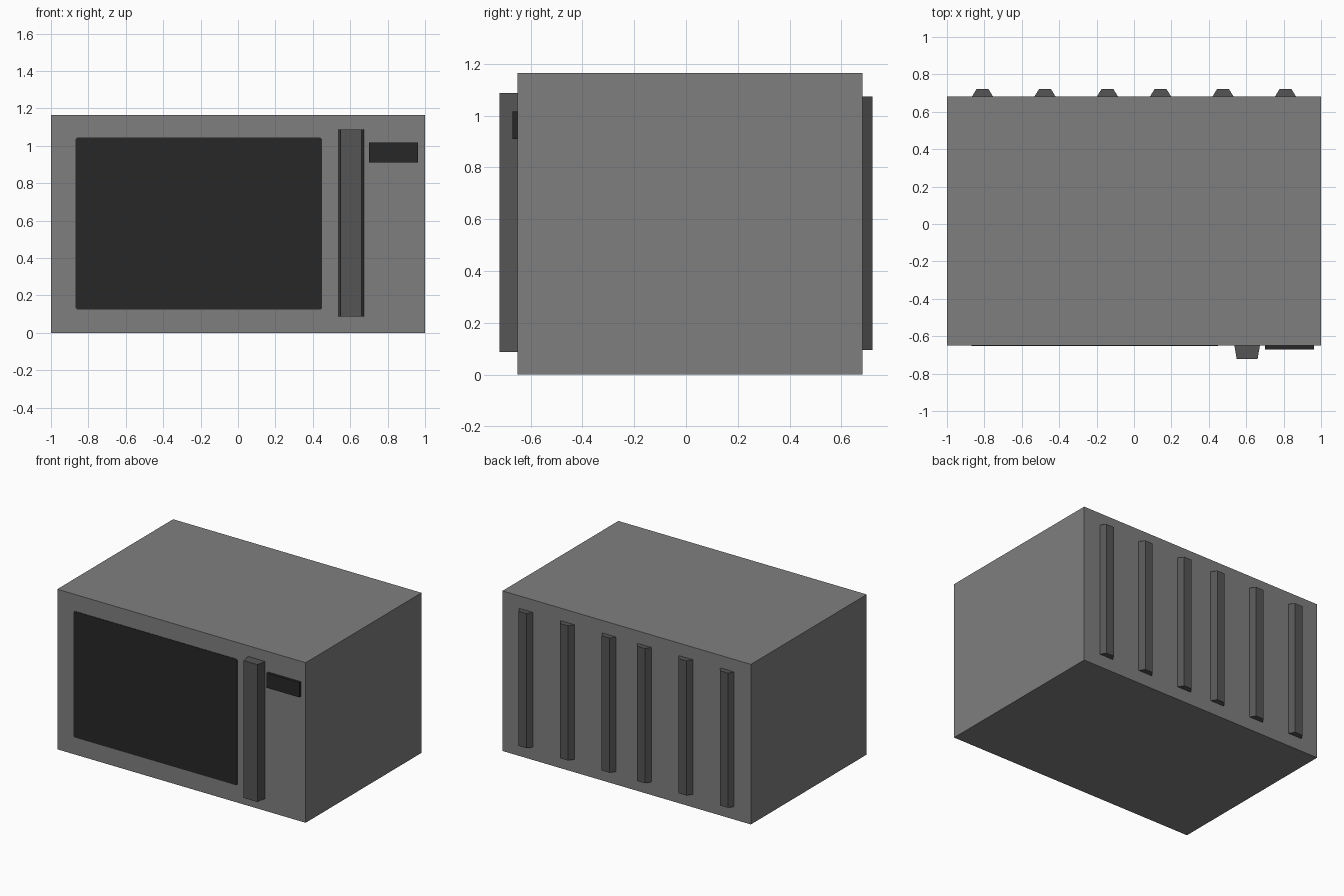
import bpy
import bmesh

if "Cube" in bpy.data.objects:
    bpy.data.objects.remove(bpy.data.objects["Cube"])


def material(name, value):
    m = bpy.data.materials.new(name)
    m.diffuse_color = (value, value, value, 1)
    m.use_nodes = True
    m.node_tree.nodes["Principled BSDF"].inputs["Base Color"].default_value = m.diffuse_color
    return m


GREY = material("body_grey", 0.212)
DARK = material("trim_dark_grey", 0.09)
BLACK = material("glass_black", 0.02)


def prism(name, profile, axis, start, end, mat):
    """Extrude a 2D profile: along z (profile in x, y) or along y (profile in x, z)."""
    def place(p, d):
        return (p[0], p[1], d) if axis == 'z' else (p[0], d, p[1])
    bm = bmesh.new()
    face = bm.faces.new([bm.verts.new(place(p, start)) for p in profile])
    ext = bmesh.ops.extrude_face_region(bm, geom=[face])
    for v in ext["geom"]:
        if isinstance(v, bmesh.types.BMVert):
            v.co['xyz'.index(axis)] = end
    bmesh.ops.recalc_face_normals(bm, faces=bm.faces)
    me = bpy.data.meshes.new(name)
    bm.to_mesh(me)
    bm.free()
    me.materials.append(mat)
    ob = bpy.data.objects.new(name, me)
    bpy.context.collection.objects.link(ob)
    return ob


def rect(a0, a1, b0, b1):
    return [(a0, b0), (a1, b0), (a1, b1), (a0, b1)]


def taper(cx, y_base, y_tip, half_base, half_tip):
    return [(cx - half_base, y_base), (cx + half_base, y_base),
            (cx + half_tip, y_tip), (cx - half_tip, y_tip)]


FRONT, BACK = -0.65, 0.682

# Oven body
prism("body", rect(-1, 1, FRONT, BACK), 'z', 0, 1.165, GREY)

# Door window: thin plate with clipped corners
x0, x1, z0, z1, c = -0.868, 0.45, 0.125, 1.043, 0.008
window = [(x0 + c, z0), (x1 - c, z0), (x1, z0 + c), (x1, z1 - c),
          (x1 - c, z1), (x0 + c, z1), (x0, z1 - c), (x0, z0 + c)]
prism("door_window", window, 'y', FRONT, FRONT - 0.003, BLACK)

# Display panel
prism("display", rect(0.70, 0.963, 0.91, 1.017), 'y', FRONT, -0.67, BLACK)

# Door handle
prism("door_handle", taper(0.605, FRONT, -0.721, 0.068, 0.056), 'z', 0.088, 1.087, DARK)

# Rear ribs, mirrored across the centre
for i, cx in enumerate((0.142, 0.476, 0.81)):
    for side, s in (("left", -1), ("right", 1)):
        prism(f"rear_rib_{side}_{i + 1}", taper(s * cx, BACK, 0.721, 0.056, 0.032),
              'z', 0.094, 1.074, DARK)
